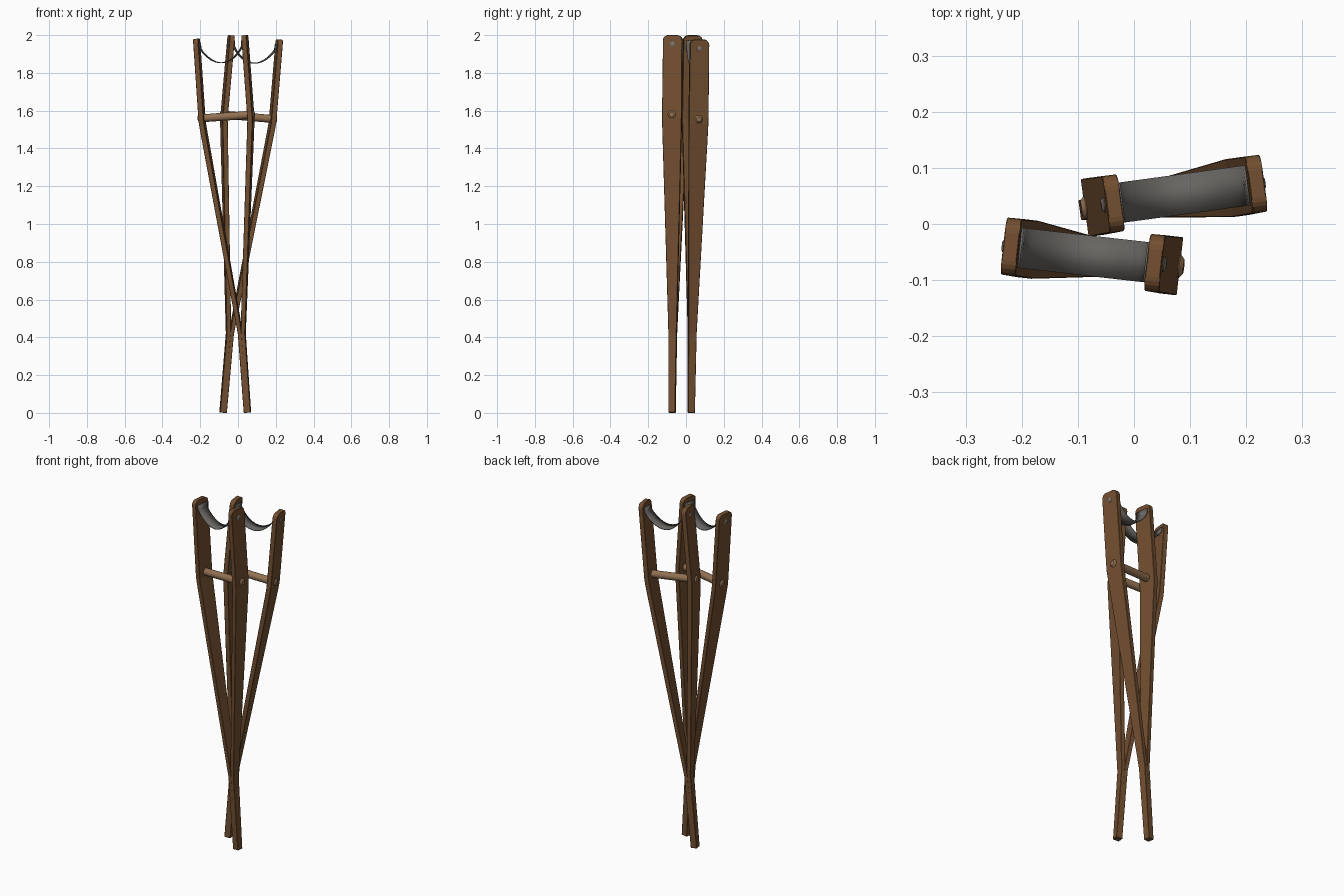
import bpy, bmesh, math
from mathutils import Matrix, Vector

if "Cube" in bpy.data.objects:
    bpy.data.objects.remove(bpy.data.objects["Cube"])


def material(name, rgb):
    m = bpy.data.materials.new(name)
    m.diffuse_color = (*rgb, 1)
    m.use_nodes = True
    m.node_tree.nodes["Principled BSDF"].inputs["Base Color"].default_value = m.diffuse_color
    return m


WOOD = material("brown wood", (0.17, 0.078, 0.03))
GRIP = material("light grip wood", (0.29, 0.165, 0.085))
CLOTH = material("grey strap", (0.135, 0.128, 0.118))
METAL = material("dull metal", (0.2, 0.17, 0.145))


def finish(name, bm, mat, frame, smooth=False):
    bmesh.ops.recalc_face_normals(bm, faces=bm.faces)
    bm.transform(frame)
    me = bpy.data.meshes.new(name)
    bm.to_mesh(me)
    bm.free()
    me.materials.append(mat)
    ob = bpy.data.objects.new(name, me)
    bpy.context.collection.objects.link(ob)
    if smooth:
        bpy.context.view_layer.objects.active = ob
        ob.select_set(True)
        bpy.ops.object.shade_smooth_by_angle(angle=math.radians(40))
        ob.select_set(False)
    return ob


LEN = 1.994
# leg sections: height, sideways offset, thickness, depth
LEG = [(0, 0.008, 0.020, 0.036), (0.42, 0.009, 0.020, 0.043), (0.50, 0.016, 0.024, 0.047),
       (1.49, 0.124, 0.027, 0.101), (1.55, 0.130, 0.027, 0.104), (1.62, 0.130, 0.027, 0.104)]
R = 0.028
for i in range(6):                      # rounded top corners
    a = math.radians(18 * i)
    LEG.append((LEN - R + R * math.sin(a), 0.129, 0.027, 0.102 - 2 * R * (1 - math.cos(a)) * 0.95))


def leg(name, side, frame):
    bm = bmesh.new()
    rings = []
    for z, u, t, d in LEG:
        rings.append([bm.verts.new((side * u + sx * t / 2, sy * d / 2, z))
                      for sx, sy in ((-1, -1), (1, -1), (1, 1), (-1, 1))])
    for a, b in zip(rings, rings[1:]):
        for i in range(4):
            j = (i + 1) % 4
            bm.faces.new((a[i], a[j], b[j], b[i]))
    bm.faces.new(rings[0])
    bm.faces.new(rings[-1])
    ob = finish(name, bm, WOOD, frame)
    bv = ob.modifiers.new("soft edges", 'BEVEL')
    bv.width, bv.segments, bv.limit_method = 0.003, 1, 'ANGLE'
    bv.angle_limit = math.radians(40)


def rod(name, x, z, radius, length, mat, frame, dome):
    # cylinder along x with chamfered ends
    bm = bmesh.new()
    h = length / 2
    rings = []
    for px, r in ((-h, radius * 0.6), (-h + dome, radius), (h - dome, radius), (h, radius * 0.6)):
        rings.append([bm.verts.new((x + px, r * math.cos(k * math.tau / 20), z + r * math.sin(k * math.tau / 20)))
                      for k in range(20)])
    for a, b in zip(rings, rings[1:]):
        for i in range(20):
            j = (i + 1) % 20
            bm.faces.new((a[i], a[j], b[j], b[i]))
    bm.faces.new(rings[0])
    bm.faces.new(rings[-1])
    finish(name, bm, mat, frame, True)


def strap(name, frame):
    # sagging band fixed to the inner faces of the posts
    path = [(-0.113, 1.967), (-0.112, 1.94)]
    for i in range(1, 20):
        s = -1 + i / 10
        path.append((0.111 * s, 1.858 + 0.077 * abs(s) ** 2.1))
    path += [(0.112, 1.94), (0.113, 1.967)]
    bm = bmesh.new()
    rows = [[bm.verts.new((x, y, z)) for y in (-0.036, 0.036)] for x, z in path]
    for a, b in zip(rows, rows[1:]):
        bm.faces.new((a[0], a[1], b[1], b[0]))
    ob = finish(name, bm, CLOTH, frame, True)
    so = ob.modifiers.new("thickness", 'SOLIDIFY')
    so.thickness, so.offset = 0.004, 0


def crutch(label, foot, top, yaw):
    foot, top = Vector(foot), Vector(top)
    zax = (top - foot).normalized()
    xax = Vector((math.cos(yaw), math.sin(yaw), 0))
    xax = (xax - zax * xax.dot(zax)).normalized()
    yax = zax.cross(xax)
    frame = Matrix.Translation(foot) @ Matrix((xax, yax, zax)).transposed().to_4x4()
    for side, s in (("left", -1), ("right", 1)):
        leg(f"{label}_{side}_leg", s, frame)
        rod(f"{label}_{side}_bolt", s * 0.129, 1.945, 0.014, 0.038, METAL, frame, 0.004)
    rod(f"{label}_hand_grip", 0, 1.572, 0.021, 0.304, GRIP, frame, 0.007)
    strap(f"{label}_arm_strap", frame)


# two crutches crossed in front of each other
crutch("front_crutch", (0.05, -0.074, 0.001), (-0.092, -0.055, 1.99), math.radians(-6.5))
crutch("back_crutch", (-0.079, 0.027, 0.001), (0.092, 0.054, 1.99), math.radians(7.8))
